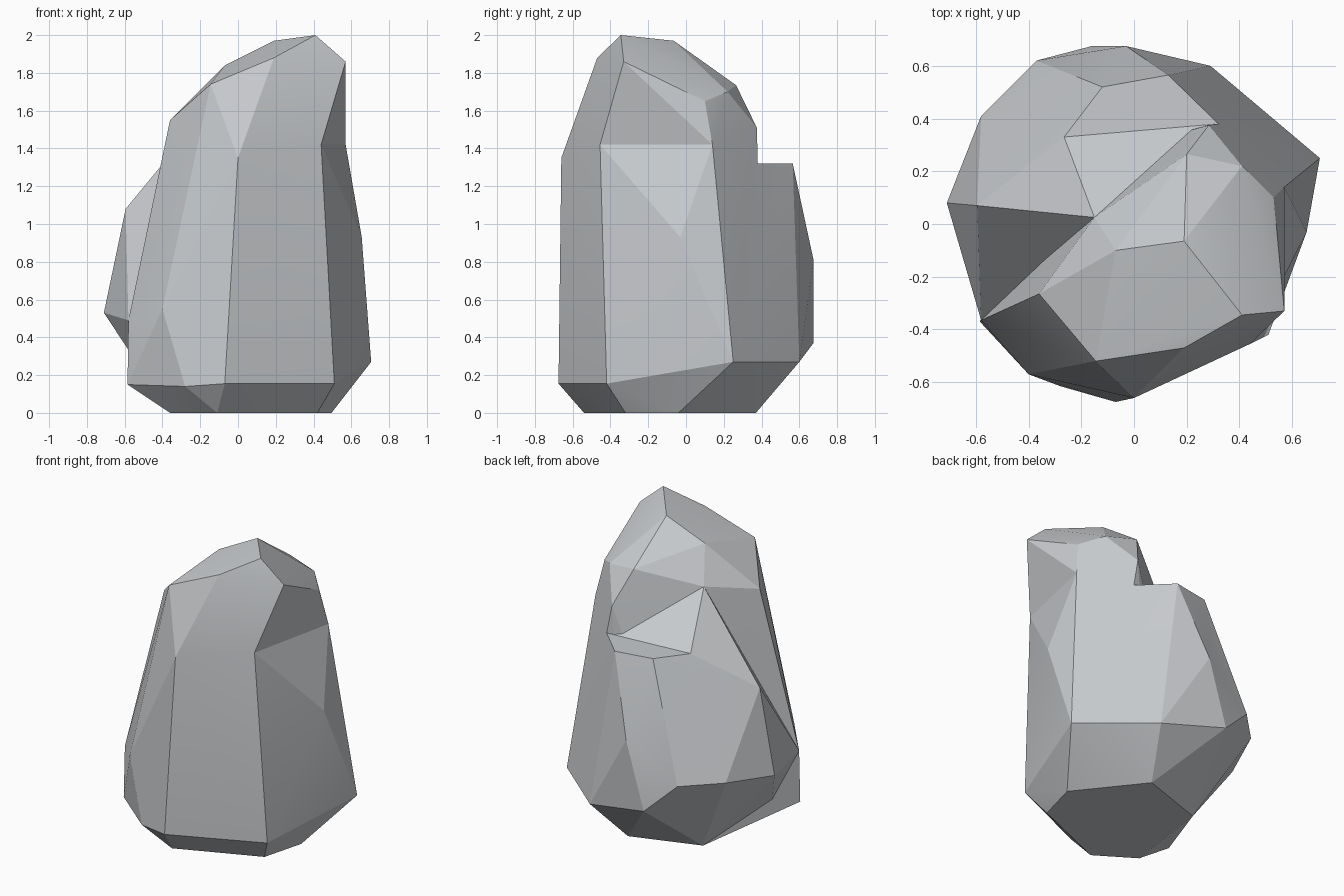
import bpy, bmesh, math

if "Cube" in bpy.data.objects:
    bpy.data.objects.remove(bpy.data.objects["Cube"])

# Corner points of the boulder, grouped by region
P = {
    # crown
    "T1": (.41, -.345, 2.0), "T2": (.57, -.33, 1.86), "T3": (.19, -.065, 1.97),
    "T4": (-.07, -.10, 1.84), "T5": (.19, -.47, 1.88), "T6": (-.145, -.52, 1.74),
    "T7": (-.36, -.265, 1.55), "T8": (-.15, .025, 1.62), "T9": (.53, .10, 1.65),
    "T10": (.41, .22, 1.70), "T11": (.20, .265, 1.735), "T12": (.284, .375, 1.51),
    "T13": (.32, .38, 1.32),
    # back ledge
    "E1": (-.265, .33, 1.32), "E2": (-.12, .52, 1.32), "E3": (.13, .565, 1.32),
    # front
    "F1": (.44, -.455, 1.42), "F2": (0, -.66, 1.35), "F3": (-.03, -.65, .66),
    "F4": (-.07, -.675, .155), "F5": (-.40, -.57, .55), "F6": (-.28, -.615, .14),
    "G1": (.51, -.42, .155), "G2": (.485, -.42, .77),
    # right
    "R1": (.705, .25, .27), "R2": (.655, -.03, .93), "R3": (.57, .14, 1.42),
    # left
    "L1": (-.595, .07, 1.08), "L2": (-.71, .08, .53), "L3": (-.58, -.365, .49),
    "L4": (-.585, -.37, .15),
    # lower back
    "B1": (.29, .60, .27), "B2": (-.03, .675, .81), "B3": (-.16, .675, .37),
    "B4": (-.37, .62, .57), "B5": (-.58, .41, .57),
    # base
    "Z1": (-.28, .22, 0), "Z2": (.17, .37, 0), "Z3": (.495, -.04, 0),
    "Z4": (.42, -.32, 0), "Z5": (-.11, -.54, 0), "Z6": (-.36, -.38, 0),
}

stone = bpy.data.materials.new("grey stone")
stone.diffuse_color = (.58, .60, .62, 1)
stone.use_nodes = True
stone.node_tree.nodes["Principled BSDF"].inputs["Base Color"].default_value = stone.diffuse_color


def hull(name, keys):
    bm = bmesh.new()
    for k in keys.split():
        bm.verts.new(P[k])
    bmesh.ops.convex_hull(bm, input=bm.verts[:])
    bmesh.ops.delete(bm, geom=[v for v in bm.verts if not v.link_faces], context='VERTS')
    bmesh.ops.recalc_face_normals(bm, faces=bm.faces[:])
    me = bpy.data.meshes.new(name)
    bm.to_mesh(me)
    bm.free()
    me.materials.append(stone)
    ob = bpy.data.objects.new(name, me)
    bpy.context.collection.objects.link(ob)
    return ob


BASE = " Z1 Z2 Z3 Z4 Z5 Z6"
# tower body, crown above it, low back shoulder, and the wedge on the left
boulder = hull("boulder", "T6 T7 T8 T12 T13 F1 F2 F3 F4 F5 F6 G1 G2 R1 R2 R3 L3 L4" + BASE)
crown = hull("crown", "T1 T2 T3 T4 T5 T6 T7 T8 T9 T10 T11 T12 T13 F1 F2 R3")
shoulder = hull("shoulder", "E1 E2 E3 T13 L1 L2 B1 B2 B3 B4 B5 R1" + BASE)
wedge = hull("left_wedge", "T8 T13 E1 L1 L2 L3" + BASE)

# merge into one solid
bpy.context.view_layer.objects.active = boulder
boulder.select_set(True)
for part in (crown, shoulder, wedge):
    m = boulder.modifiers.new("merge", 'BOOLEAN')
    m.operation, m.solver, m.object = 'UNION', 'EXACT', part
    bpy.ops.object.modifier_apply(modifier=m.name)
    bpy.data.objects.remove(part)

# tidy flat areas
bm = bmesh.new()
bm.from_mesh(boulder.data)
bmesh.ops.remove_doubles(bm, verts=bm.verts[:], dist=.002)
bmesh.ops.dissolve_limit(bm, angle_limit=math.radians(1), verts=bm.verts[:], edges=bm.edges[:])
bm.to_mesh(boulder.data)
bm.free()
bpy.ops.object.shade_smooth_by_angle(angle=math.radians(12))
